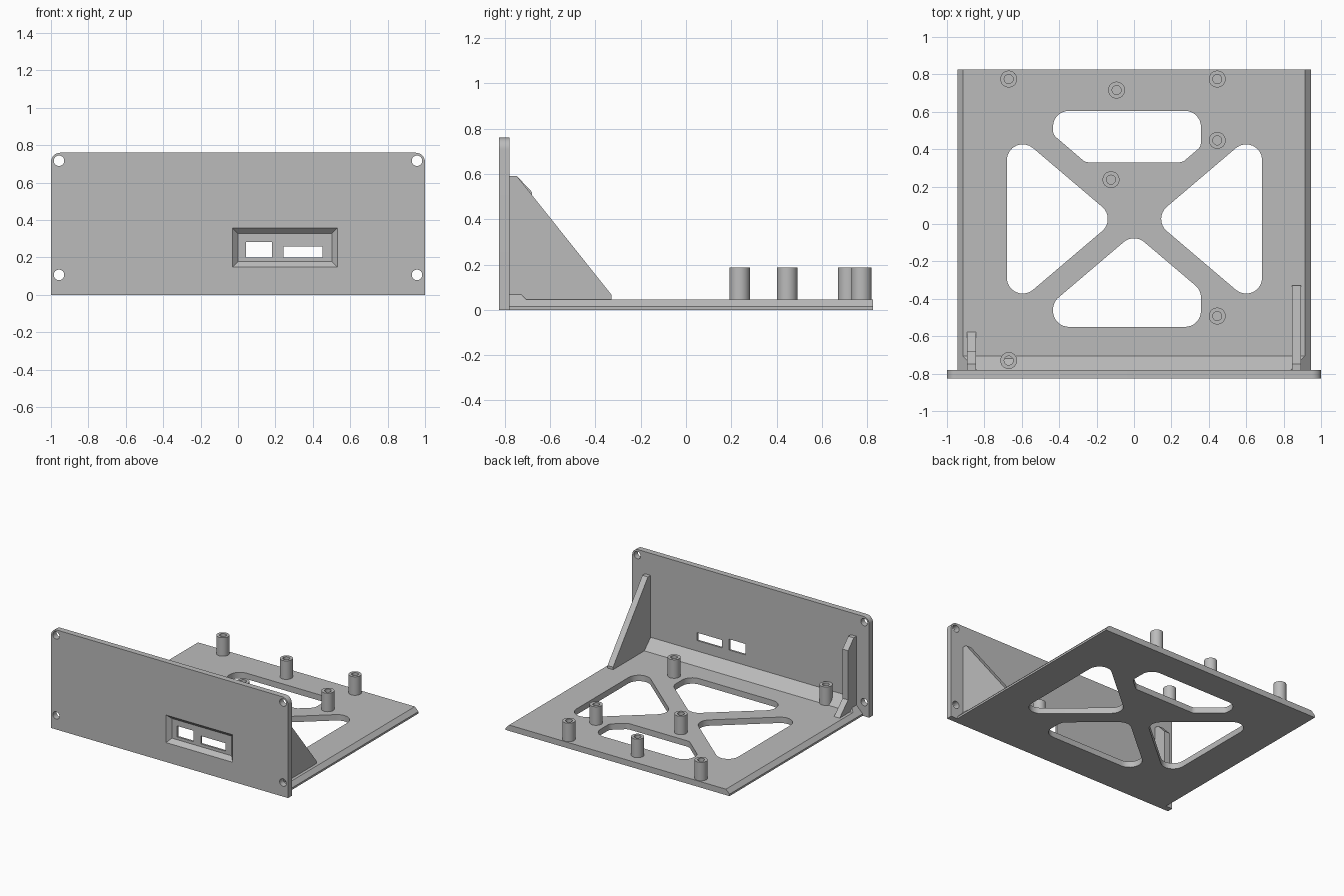
import bpy, bmesh, math
from mathutils import Vector

cube = bpy.data.objects.get("Cube")
if cube:
    bpy.data.objects.remove(cube)

GREY = (0.5, 0.5, 0.5, 1)
mat = bpy.data.materials.new("plain grey")
mat.use_nodes = True
mat.diffuse_color = GREY
mat.node_tree.nodes["Principled BSDF"].inputs["Base Color"].default_value = GREY


def place(axis, u, v, w):
    return {"x": (w, u, v), "y": (u, w, v), "z": (u, v, w)}[axis]


def add_prism(bm, pts, axis, a, b):
    """Extrude a flat outline along an axis from a to b."""
    face = bm.faces.new([bm.verts.new(place(axis, u, v, a)) for u, v in pts])
    ext = bmesh.ops.extrude_face_region(bm, geom=[face], use_keep_orig=True)["geom"]
    move = [g for g in ext if isinstance(g, bmesh.types.BMVert)]
    bmesh.ops.translate(bm, verts=move, vec=place(axis, 0, 0, b - a))


def finish(bm, name):
    bmesh.ops.recalc_face_normals(bm, faces=bm.faces)
    mesh = bpy.data.meshes.new(name)
    bm.to_mesh(mesh)
    bm.free()
    mesh.materials.append(mat)
    ob = bpy.data.objects.new(name, mesh)
    bpy.context.collection.objects.link(ob)
    return ob


def prisms(name, outlines, axis, a, b):
    bm = bmesh.new()
    for pts in outlines:
        add_prism(bm, pts, axis, a, b)
    return finish(bm, name)


def rect(u0, u1, v0, v1):
    return [(u0, v0), (u1, v0), (u1, v1), (u0, v1)]


def circle(u, v, r, n=32):
    return [(u + r * math.cos(2 * math.pi * i / n), v + r * math.sin(2 * math.pi * i / n)) for i in range(n)]


def rounded(pts, r, only=None, steps=8):
    """Round the corners of an outline with true arcs."""
    out = []
    for i, p in enumerate(pts):
        p = Vector(p)
        if only is not None and i not in only:
            out.append(tuple(p))
            continue
        d0 = (Vector(pts[i - 1]) - p).normalized()
        d1 = (Vector(pts[(i + 1) % len(pts)]) - p).normalized()
        half = d0.angle(d1) / 2
        centre = p + (d0 + d1).normalized() * r / math.sin(half)
        s = p + d0 * r / math.tan(half) - centre
        e = p + d1 * r / math.tan(half) - centre
        sweep = s.angle(e)
        for k in range(steps + 1):
            t = k / steps
            q = (s * math.sin((1 - t) * sweep) + e * math.sin(t * sweep)) / math.sin(sweep)
            out.append(tuple(centre + q))
    return out


def cut(ob, cutter):
    mod = ob.modifiers.new("cut", "BOOLEAN")
    mod.operation = "DIFFERENCE"
    mod.solver = "EXACT"
    mod.object = cutter
    cutter.hide_render = True
    dg = bpy.context.evaluated_depsgraph_get()
    mesh = bpy.data.meshes.new_from_object(ob.evaluated_get(dg))
    ob.modifiers.clear()
    ob.data = mesh
    bpy.data.objects.remove(cutter)


BACK, FRONT, INNER = 0.825, -0.825, -0.78
FLOOR = 0.045
parts = []

# Base plate with the sloped strip along the panel, both ends chamfered
bm = bmesh.new()
add_prism(bm, [(INNER, 0), (BACK, 0), (BACK, FLOOR), (-0.705, FLOOR), (INNER, 0.12)], "x", -0.945, 0.945)
for s in (-1, 1):
    res = bmesh.ops.bisect_plane(bm, geom=bm.verts[:] + bm.edges[:] + bm.faces[:],
                                 plane_co=(s * 0.96, 0, 0), plane_no=(s, 0, 1), clear_outer=True)
    edges = [g for g in res["geom_cut"] if isinstance(g, bmesh.types.BMEdge)]
    bmesh.ops.edgenet_fill(bm, edges=edges)
base = finish(bm, "base_plate")

# Cross-shaped openings in the base
left_tri = [(-0.68, 0.525), (-0.094, 0.027), (-0.68, -0.471)]
right_tri = [(0.685, 0.525), (0.099, 0.027), (0.685, -0.471)]
front_hole = [(0, -0.05), (0.358, -0.354), (0.358, -0.55), (-0.433, -0.55), (-0.433, -0.418)]
back_hole = [(-0.433, 0.605), (0.358, 0.605), (0.358, 0.414), (0.26, 0.33), (-0.26, 0.33), (-0.433, 0.478)]
holes = [rounded(h, 0.085) for h in (left_tri, right_tri, front_hole)]
holes.append(rounded(rounded(back_hole, 0.085, only=(0, 1)), 0.05, only=(18, 19, 20, 21)))
cut(base, prisms("base_cutter", holes, "z", -0.1, 0.3))
parts.append(base)

# Front panel with screw holes, bevelled port recess and two ports
panel = prisms("front_panel", [rounded(rect(-1, 1, 0, 0.76), 0.05, only=(2, 3))], "y", FRONT, INNER)
bm = bmesh.new()
loops = []
for grow, y in ((0.04, FRONT - 0.01), (0, FRONT + 0.03)):
    pts = rect(0 - grow, 0.502 + grow, 0.178 - grow, 0.328 + grow)
    loops.append([bm.verts.new((u, y, v)) for u, v in pts])
bm.faces.new(loops[0])
bm.faces.new(loops[1])
for i in range(4):
    j = (i + 1) % 4
    bm.faces.new((loops[0][i], loops[0][j], loops[1][j], loops[1][i]))
cut(panel, finish(bm, "recess_cutter"))
openings = [circle(x, z, 0.028) for x in (-0.957, 0.957) for z in (0.107, 0.717)]
openings += [rect(0.043, 0.182, 0.2, 0.283), rect(0.243, 0.452, 0.2, 0.26)]
cut(panel, prisms("panel_cutter", openings, "y", -1, -0.7))
parts.append(panel)

# Gussets: a long triangular one on the left, a short stepped one on the right
long_side = [(INNER, 0.04), (-0.328, 0.04), (-0.328, 0.065), (-0.748, 0.592), (INNER, 0.592)]
short_side = [(INNER, 0.04), (-0.573, 0.04), (-0.68, 0.145), (-0.68, 0.52), (-0.748, 0.592), (INNER, 0.592)]
parts.append(prisms("left_gusset", [long_side], "x", 0.845, 0.892))
parts.append(prisms("right_gusset", [short_side], "x", -0.892, -0.845))

# Hollow standoffs
spots = [(-0.67, 0.775), (-0.093, 0.716), (0.445, 0.775), (0.445, 0.447),
         (-0.123, 0.237), (0.445, -0.492), (-0.67, -0.73)]
for n, (x, y) in enumerate(spots, 1):
    post = prisms(f"standoff_{n}", [circle(x, y, 0.045)], "z", 0.04, 0.186)
    cut(post, prisms("bore_cutter", [circle(x, y, 0.024)], "z", 0.06, 0.3))
    parts.append(post)

# Smooth the round walls, keep the edges crisp
bpy.ops.object.select_all(action="DESELECT")
for ob in parts:
    ob.select_set(True)
bpy.context.view_layer.objects.active = base
bpy.ops.object.shade_smooth_by_angle(angle=math.radians(30))
